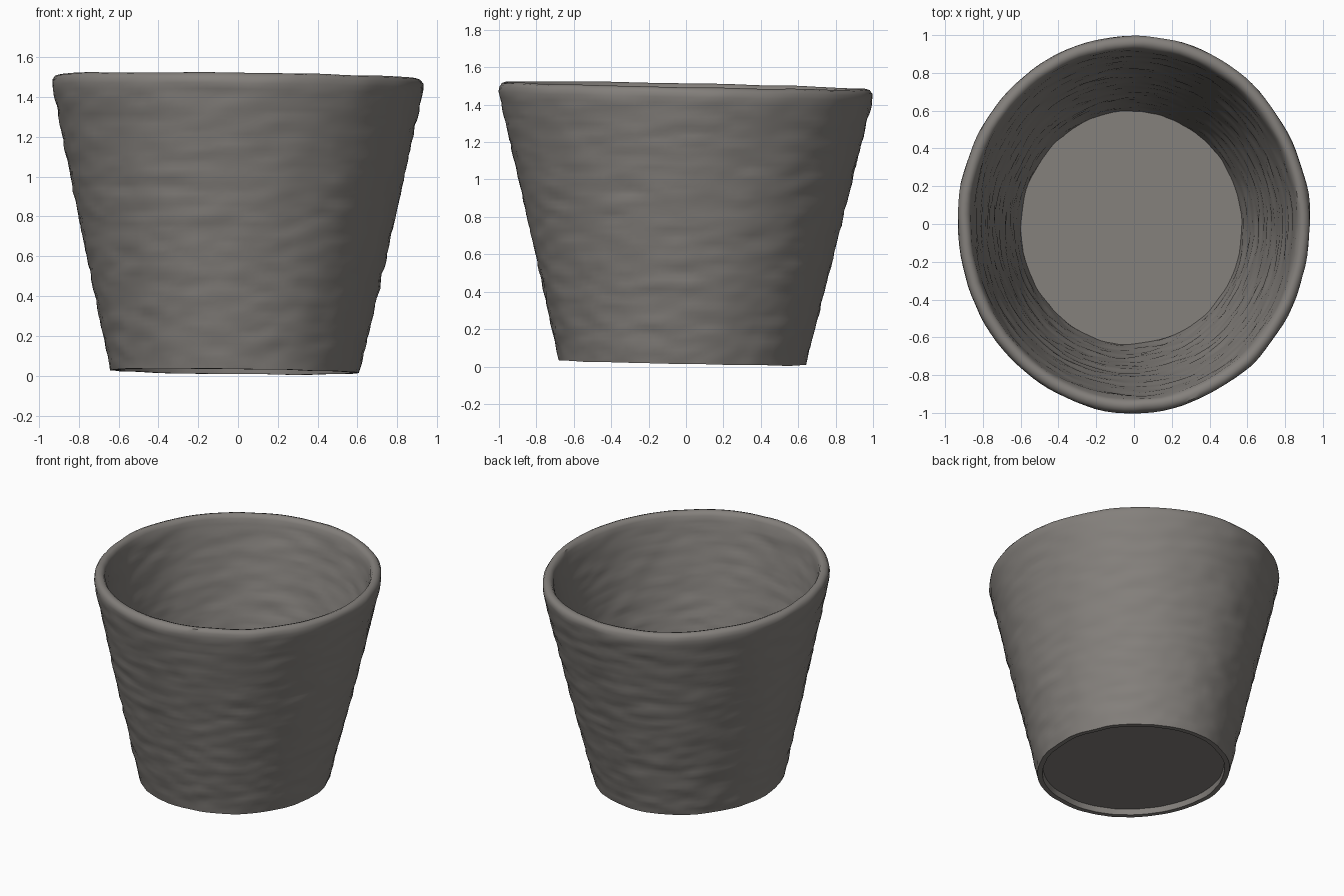
import bpy, math
from mathutils import Vector, noise

if "Cube" in bpy.data.objects:
    bpy.data.objects.remove(bpy.data.objects["Cube"])

SEG = 112


def clay(name, rgb):
    m = bpy.data.materials.new(name)
    m.diffuse_color = (*rgb, 1)
    m.use_nodes = True
    m.node_tree.nodes["Principled BSDF"].inputs["Base Color"].default_value = m.diffuse_color
    return m


def lerp_rows(a, b, n):
    return [(a[0] + (b[0] - a[0]) * i / n, a[1] + (b[1] - a[1]) * i / n) for i in range(n)]


def place(r, z, a, rough):
    # slightly oval, skewed and tilted hand-made shape with streaky roughness
    t = min(max(z / 1.5, 0), 1)
    d = Vector((math.cos(a), math.sin(a)))
    n = noise.noise(Vector((d.x * 4, d.y * 4, z * 14 + r * 3)))
    n += 0.6 * noise.noise(Vector((d.x * 9, d.y * 9, z * 28 + 7)))
    r += rough * n + 0.006 * noise.noise(Vector((d.x * 2, d.y * 2, z)))
    x = r * d.x * (0.947 - 0.012 * t) - 0.015 * (1 - t)
    y = r * d.y - 0.02 * (1 - t)
    wave = 0.005 * noise.noise(Vector((d.x * 3, d.y * 3, 5))) * min(1, r)
    return (x, y, z - 0.02 * y - 0.012 * x + wave)


def lathe(name, profile, mat, rough, closed=False, cap=False):
    verts = [place(r, z, 2 * math.pi * s / SEG, rough) for r, z in profile for s in range(SEG)]
    rows = len(profile)
    faces = []
    for k in range(rows if closed else rows - 1):
        a, b = k * SEG, ((k + 1) % rows) * SEG
        for s in range(SEG):
            t = (s + 1) % SEG
            faces.append((a + s, a + t, b + t, b + s))
    if cap:
        faces.append(tuple(range(SEG))[::-1])
        faces.append(tuple((rows - 1) * SEG + s for s in range(SEG)))
    me = bpy.data.meshes.new(name)
    me.from_pydata(verts, [], faces)
    me.materials.append(mat)
    ob = bpy.data.objects.new(name, me)
    bpy.context.collection.objects.link(ob)
    bpy.context.view_layer.objects.active = ob
    ob.select_set(True)
    bpy.ops.object.shade_smooth_by_angle(angle=math.radians(45))
    ob.select_set(False)
    return ob


stone = clay("rough_clay", (0.23, 0.215, 0.20))

# Flared wall: outside, rolled rim, inside, open foot ring
rim = [(0.993, 1.42), (0.998, 1.45), (0.995, 1.477), (0.982, 1.496), (0.96, 1.503),
       (0.938, 1.496), (0.924, 1.475), (0.917, 1.44)]
profile = lerp_rows((0.66, 0.02), rim[0], 56) + rim[:-1]
profile += lerp_rows(rim[-1], (0.617, 0.08), 56)
profile += [(0.617, 0.08), (0.625, 0.02)]
lathe("pot_wall", profile, stone, 0.007, closed=True)

# Floor disc set a little above the foot
lathe("pot_floor", [(0.63, 0.06), (0.63, 0.085)], stone, 0.0, cap=True)
